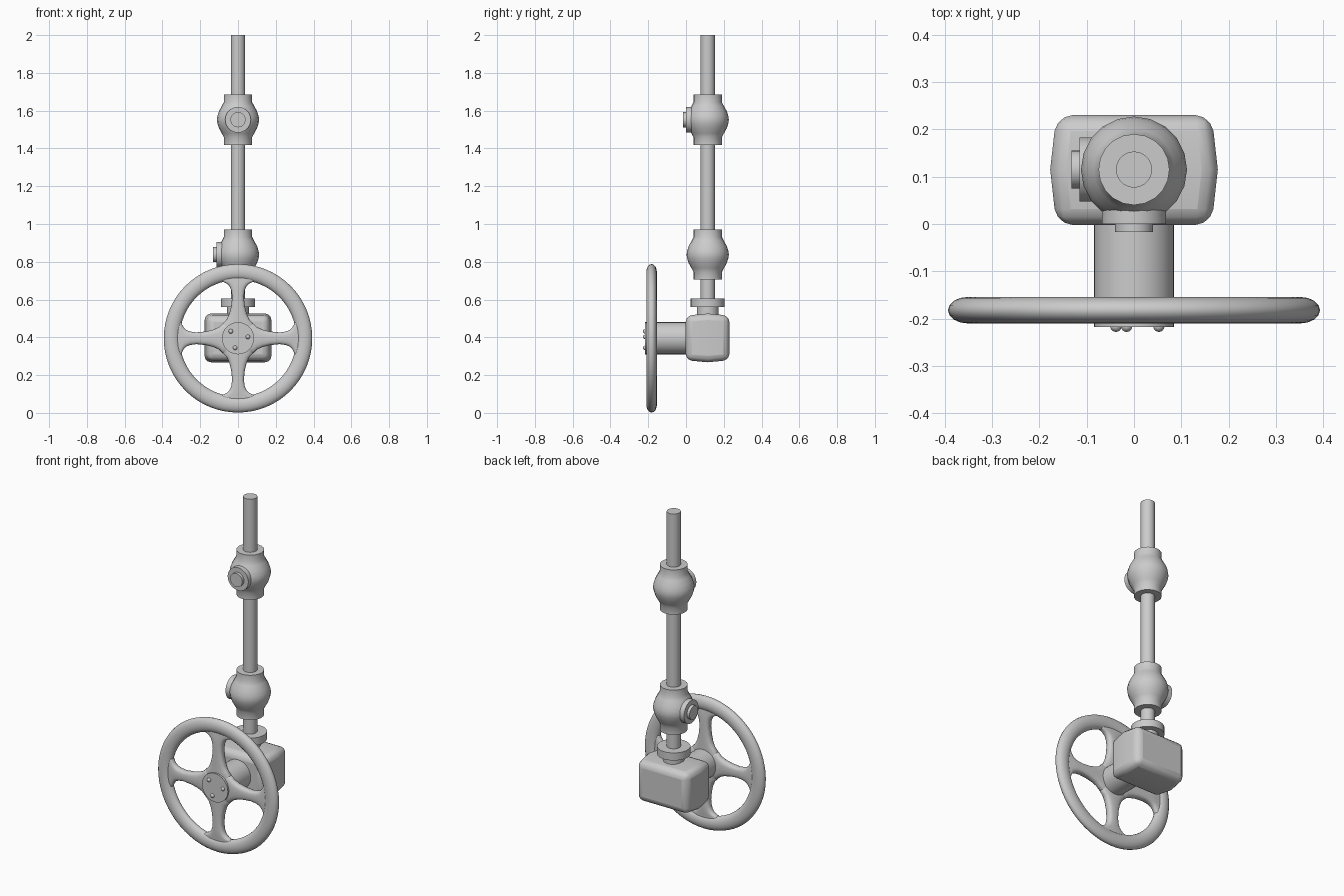
import bpy, bmesh, math
from mathutils import Vector

if "Cube" in bpy.data.objects:
    bpy.data.objects.remove(bpy.data.objects["Cube"])

WHEEL_Z = 0.395
PIPE_Y = 0.115


def finish(ob, angle=35):
    bpy.ops.object.select_all(action='DESELECT')
    ob.select_set(True)
    bpy.context.view_layer.objects.active = ob
    bpy.ops.object.shade_smooth_by_angle(angle=math.radians(angle))


def loft(name, rings):
    """Skin a row of equal-sized point rings and cap both ends."""
    bm = bmesh.new()
    rows = [[bm.verts.new(p) for p in ring] for ring in rings]
    n = len(rows[0])
    for a, b in zip(rows, rows[1:]):
        for i in range(n):
            j = (i + 1) % n
            bm.faces.new((a[i], a[j], b[j], b[i]))
    bm.faces.new(rows[0])
    bm.faces.new(rows[-1])
    bmesh.ops.recalc_face_normals(bm, faces=bm.faces)
    mesh = bpy.data.meshes.new(name)
    bm.to_mesh(mesh)
    bm.free()
    ob = bpy.data.objects.new(name, mesh)
    bpy.context.collection.objects.link(ob)
    return ob


def lathe(name, profile, origin, axis, sides=32):
    """Turn (radius, distance) pairs around an axis through origin."""
    q = Vector(axis).to_track_quat('Z', 'Y')
    ring = [math.tau * i / sides for i in range(sides)]
    ob = loft(name, [[Vector(origin) + q @ Vector((r * math.cos(a), r * math.sin(a), h))
                      for a in ring] for r, h in profile])
    finish(ob)
    return ob


# Gearbox: three sections swelling in the middle, rounded edges
box = loft("gearbox", [[(sx * hx, y, 0.397 + sz * hz)
                        for sx, sz in ((-1, -1), (1, -1), (1, 1), (-1, 1))]
                       for hx, hz, y in ((0.164, 0.118, -0.002),
                                         (0.177, 0.129, PIPE_Y),
                                         (0.164, 0.118, 0.23))])
bev = box.modifiers.new("rounded_edges", 'BEVEL')
bev.width = 0.034
bev.segments = 3
bev.limit_method = 'ANGLE'
bev.angle_limit = math.radians(40)
finish(box)

# Vertical pipe and the collar on the gearbox
lathe("pipe", [(0.038, 0.5), (0.038, 2.0)], (0, PIPE_Y, 0), (0, 0, 1))
lathe("collar", [(0.057, 0.5), (0.057, 0.56), (0.09, 0.56), (0.09, 0.605)],
      (0, PIPE_Y, 0), (0, 0, 1))

# Two bulging valve bodies, each with a stepped side port
body = [(0.075, -0.133), (0.075, -0.093), (0.086, -0.072), (0.101, -0.045),
        (0.109, -0.02), (0.112, 0.0), (0.109, 0.02), (0.101, 0.045),
        (0.086, 0.072), (0.075, 0.093), (0.075, 0.133)]
port = [(0.068, 0.03), (0.068, 0.115), (0.04, 0.115), (0.04, 0.132)]
for label, z, out in (("lower", 0.838, (-1, 0, 0)), ("upper", 1.552, (0, -1, 0))):
    lathe(label + "_valve_body", body, (0, PIPE_Y, z), (0, 0, 1), 20)
    lathe(label + "_valve_port", port, (0, PIPE_Y, z), out)

# Drive shaft running through the wheel to the front hub plate
lathe("wheel_shaft", [(0.085, -0.03), (0.085, 0.217)], (0, 0, WHEEL_Z), (0, -1, 0))

# Wheel rim with an oval section
WHEEL_Y = -0.182
bpy.ops.mesh.primitive_torus_add(major_radius=0.351, minor_radius=0.042,
                                 major_segments=64, minor_segments=16,
                                 location=(0, WHEEL_Y, WHEEL_Z),
                                 rotation=(math.pi / 2, 0, 0))
rim = bpy.context.object
rim.name = "wheel_rim"
rim.scale.z = 0.028 / 0.042
finish(rim, 60)

# Four spokes flaring into the hub and the rim: (distance, half width, half depth)
spoke = [(0.03, 0.085, 0.025), (0.08, 0.08, 0.025), (0.1, 0.06, 0.025),
         (0.13, 0.046, 0.025), (0.17, 0.036, 0.025), (0.22, 0.031, 0.024),
         (0.255, 0.036, 0.024), (0.275, 0.045, 0.023), (0.288, 0.058, 0.022),
         (0.297, 0.075, 0.021), (0.305, 0.1, 0.02), (0.33, 0.1, 0.018)]


def flat_oval(t, half):
    return half * math.copysign(abs(t) ** 0.7, t)


for k in range(4):
    turn = math.pi / 2 * k
    u = Vector((math.cos(turn), 0, math.sin(turn)))
    v = Vector((-math.sin(turn), 0, math.cos(turn)))
    rings = []
    for d, w, t in spoke:
        rings.append([Vector((0, WHEEL_Y + flat_oval(math.sin(a), t), WHEEL_Z))
                      + u * d + v * flat_oval(math.cos(a), w)
                      for a in (math.tau * i / 20 for i in range(20))])
    finish(loft(f"wheel_spoke_{k + 1}", rings), 60)

# Three round bolt heads on the hub plate
for k, deg in enumerate((8, 136, 253)):
    a = math.radians(deg)
    bpy.ops.mesh.primitive_uv_sphere_add(
        segments=16, ring_count=8, radius=0.012,
        location=(0.053 * math.cos(a), -0.216, WHEEL_Z + 0.053 * math.sin(a)))
    bolt = bpy.context.object
    bolt.name = f"hub_bolt_{k + 1}"
    finish(bolt, 60)
